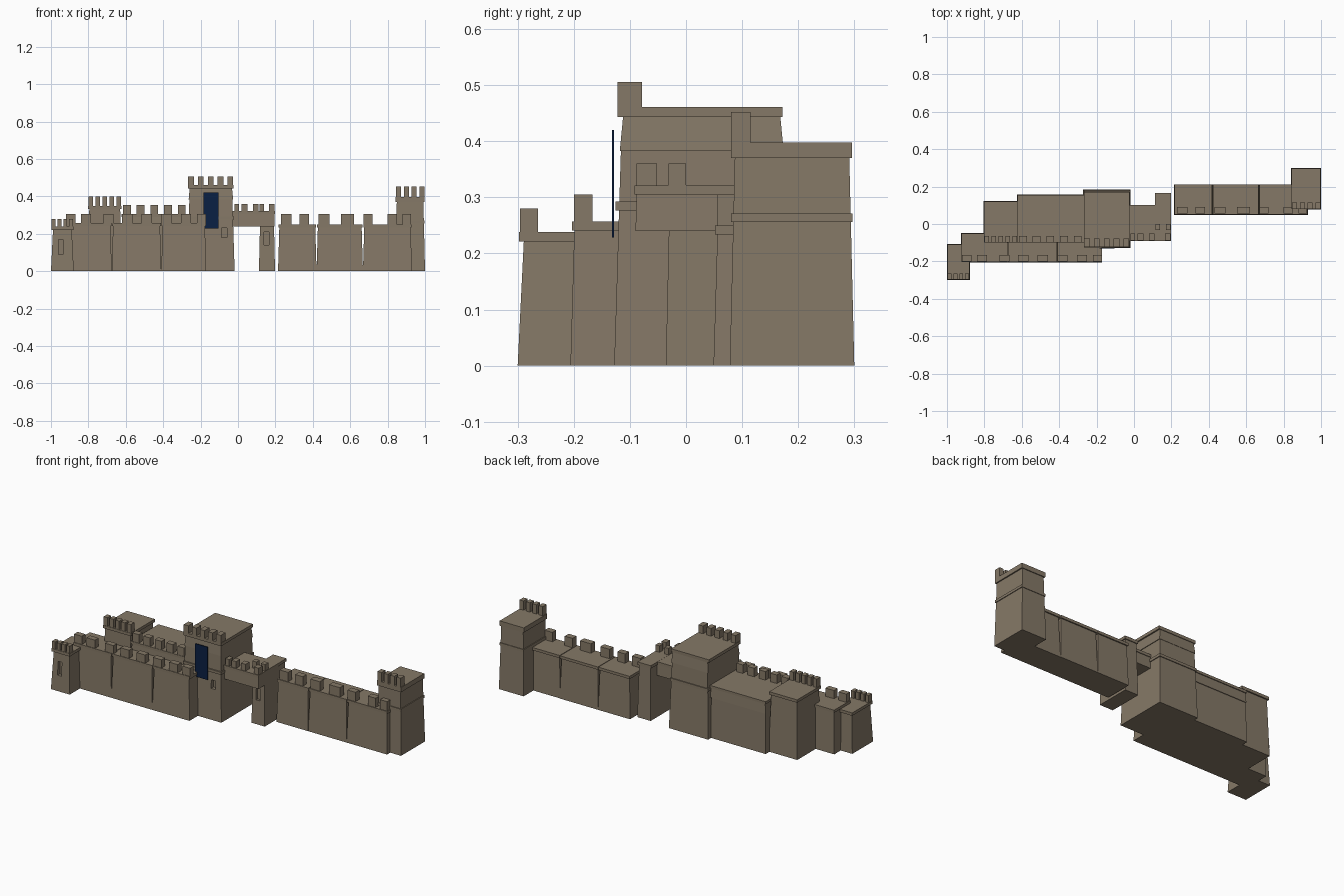
import bpy, bmesh


def material(name, rgb):
    m = bpy.data.materials.new(name)
    m.diffuse_color = (*rgb, 1)
    return m


STONE = material("stone", (0.235, 0.190, 0.135))
NAVY = material("navy cloth", (0.003, 0.014, 0.057))


def block(name, x, y, z, taper=0.0, mat=STONE):
    """Box from ranges; taper pulls the top edges inward."""
    bm = bmesh.new()
    rings = []
    for h, t in ((z[0], 0), (z[1], taper)):
        rings.append([bm.verts.new(p) for p in (
            (x[0] + t, y[0] + t, h), (x[1] - t, y[0] + t, h),
            (x[1] - t, y[1] - t, h), (x[0] + t, y[1] - t, h))])
    lo, hi = rings
    bm.faces.new(lo[::-1])
    bm.faces.new(hi)
    for i in range(4):
        j = (i + 1) % 4
        bm.faces.new((lo[i], lo[j], hi[j], hi[i]))
    mesh = bpy.data.meshes.new(name)
    bm.to_mesh(mesh)
    bm.free()
    mesh.materials.append(mat)
    ob = bpy.data.objects.new(name, mesh)
    bpy.context.collection.objects.link(ob)
    return ob


def merlons(name, spans, y, z):
    for a, b in spans:
        block(name + "_merlon", (a, b), y, z)


def row(a, b, n, w):
    """n equal spans of width w spread from a to b."""
    step = (b - a - w) / (n - 1)
    return [(a + i * step, a + i * step + w) for i in range(n)]


def recess(ob, x, y, z):
    """Cut a shallow window slot into the front of a block."""
    cutter = block("window_cutter", x, y, z)
    cutter.hide_render = True
    mod = ob.modifiers.new("window", 'BOOLEAN')
    mod.operation = 'DIFFERENCE'
    mod.solver = 'EXACT'
    mod.object = cutter
    bpy.context.view_layer.objects.active = ob
    bpy.ops.object.modifier_apply(modifier=mod.name)
    bpy.data.objects.remove(cutter)


# front left corner tower
t = block("corner_tower", (-1.0, -0.878), (-0.30, -0.108), (0, 0.223), 0.011)
recess(t, (-0.96, -0.935), (-0.31, -0.275), (0.09, 0.17))
block("corner_tower_cap", (-0.998, -0.880), (-0.298, -0.11), (0.221, 0.238))
merlons("corner_tower", row(-0.996, -0.882, 4, 0.021), (-0.296, -0.264), (0.237, 0.28))

# front left curtain wall, three tapered sections
for a, b in ((-0.925, -0.675), (-0.675, -0.41), (-0.41, -0.17)):
    block("left_wall", (a, b), (-0.206, -0.048), (0, 0.243), 0.007)
    block("left_wall_cap", (a + 0.002, b - 0.002), (-0.203, -0.05), (0.241, 0.257))
merlons("left_wall",
        ((-0.92, -0.87), (-0.84, -0.785), (-0.72, -0.665), (-0.62, -0.565),
         (-0.515, -0.46), (-0.41, -0.355), (-0.305, -0.25), (-0.22, -0.17)),
        (-0.20, -0.167), (0.256, 0.305))

# rear left tower
block("rear_tower", (-0.805, -0.62), (-0.102, 0.122), (0, 0.335), 0.01)
block("rear_tower_cap", (-0.803, -0.622), (-0.10, 0.12), (0.333, 0.35))
merlons("rear_tower", row(-0.80, -0.625, 5, 0.025), (-0.098, -0.065), (0.349, 0.40))

# rear left wall
block("rear_wall", (-0.625, -0.265), (-0.102, 0.157), (0, 0.235), 0.006)
block("rear_wall_upper", (-0.622, -0.265), (-0.10, 0.155), (0.234, 0.292), 0.004)
block("rear_wall_cap", (-0.624, -0.265), (-0.10, 0.156), (0.29, 0.305))
merlons("rear_wall", row(-0.615, -0.28, 5, 0.042), (-0.098, -0.065), (0.304, 0.355))

# main keep
t = block("keep", (-0.272, -0.018), (-0.128, 0.184), (0, 0.384), 0.012)
recess(t, (-0.088, -0.06), (-0.14, -0.10), (0.18, 0.23))
block("keep_band", (-0.268, -0.022), (-0.126, 0.18), (0.277, 0.293))
block("keep_upper", (-0.264, -0.026), (-0.118, 0.174), (0.383, 0.445), 0.006)
block("keep_cap", (-0.268, -0.024), (-0.122, 0.172), (0.443, 0.461))
merlons("keep", row(-0.266, -0.026, 5, 0.03), (-0.122, -0.078), (0.46, 0.506))
block("banner", (-0.185, -0.105), (-0.132, -0.128), (0.228, 0.42), 0, NAVY)

# gate: outer pier and bridge over the opening
t = block("gate_pier", (0.112, 0.198), (-0.036, 0.167), (0, 0.307), 0.007)
recess(t, (0.14, 0.165), (-0.05, -0.018), (0.14, 0.21))
block("gate_pier_cap", (0.112, 0.198), (-0.034, 0.165), (0.305, 0.322))
block("gate_bridge", (-0.03, 0.196), (-0.09, 0.10), (0.24, 0.307), 0.002)
block("gate_bridge_cap", (-0.03, 0.198), (-0.092, 0.102), (0.305, 0.321))
merlons("gate_bridge", ((-0.02, 0.005), (0.02, 0.05), (0.08, 0.11), (0.165, 0.195)),
        (-0.088, -0.052), (0.32, 0.36))
merlons("gate_pier", ((0.114, 0.14), (0.17, 0.196)), (-0.031, 0.0), (0.321, 0.36))

# right curtain wall, three tapered sections
for a, b in ((0.214, 0.42), (0.42, 0.668), (0.668, 0.93)):
    back = 0.212 if b < 0.9 else 0.21
    block("right_wall", (a, b), (0.049, back), (0, 0.236), 0.007)
    block("right_wall_cap", (a + 0.002, b - 0.002), (0.052, back), (0.234, 0.25))
merlons("right_wall",
        ((0.23, 0.285), (0.33, 0.38), (0.43, 0.49), (0.55, 0.62),
         (0.67, 0.72), (0.80, 0.85), (0.88, 0.925)),
        (0.056, 0.092), (0.249, 0.305))

# right end tower
block("end_tower", (0.84, 1.0), (0.078, 0.30), (0, 0.372), 0.009)
block("end_tower_band", (0.842, 0.998), (0.08, 0.297), (0.256, 0.271))
block("end_tower_cap", (0.842, 0.998), (0.08, 0.296), (0.37, 0.398))
merlons("end_tower", row(0.846, 0.996, 4, 0.026), (0.08, 0.115), (0.397, 0.452))
